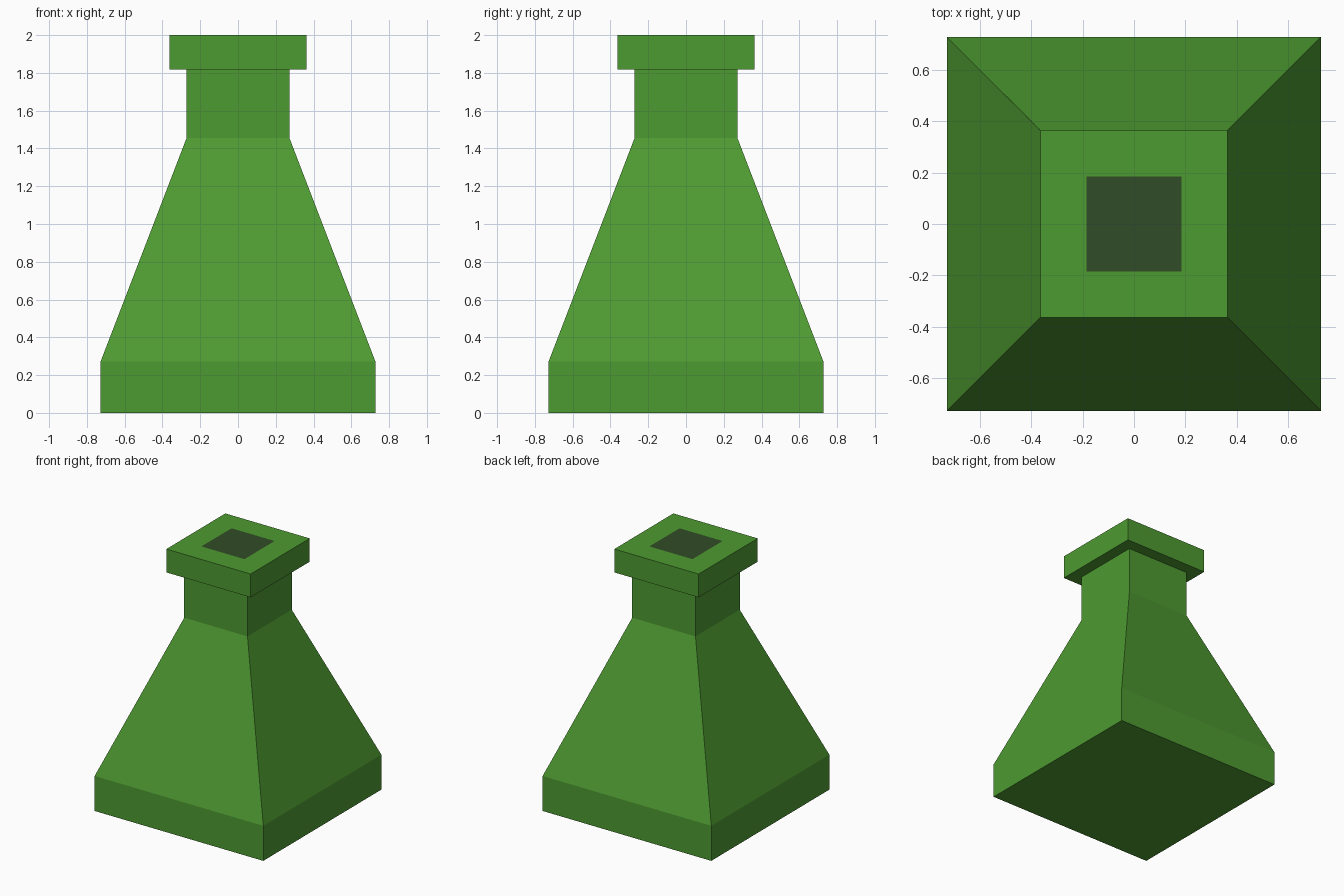
import bpy, bmesh

if "Cube" in bpy.data.objects:
    bpy.data.objects.remove(bpy.data.objects["Cube"])


def material(name, rgb):
    m = bpy.data.materials.new(name)
    m.diffuse_color = (*rgb, 1.0)
    m.use_nodes = True
    m.node_tree.nodes["Principled BSDF"].inputs["Base Color"].default_value = m.diffuse_color
    return m


green = material("bottle green", (0.076, 0.325, 0.031))
dark = material("dark green opening", (0.031, 0.073, 0.021))

U = 2 / 11  # the model sits on a grid of 11 units in height

# Square profile as (half width, height): base, slope, neck, lip, opening
profile = [(4, 0), (4, 1.5), (1.5, 8), (1.5, 10), (2, 10), (2, 11), (1.02, 11)]

bm = bmesh.new()
rings = [[bm.verts.new((sx * h * U, sy * h * U, z * U))
          for sx, sy in ((-1, -1), (1, -1), (1, 1), (-1, 1))]
         for h, z in profile]

# Side walls between neighbouring rings
for lower, upper in zip(rings, rings[1:]):
    for i in range(4):
        j = (i + 1) % 4
        bm.faces.new((lower[i], lower[j], upper[j], upper[i]))

# Flat underside and the painted opening in the lip
bm.faces.new(rings[0][::-1])
opening = bm.faces.new(rings[-1])
opening.material_index = 1

bm.normal_update()
mesh = bpy.data.meshes.new("square_flask")
bm.to_mesh(mesh)
bm.free()
mesh.materials.append(green)
mesh.materials.append(dark)
bpy.context.collection.objects.link(bpy.data.objects.new("square_flask", mesh))
